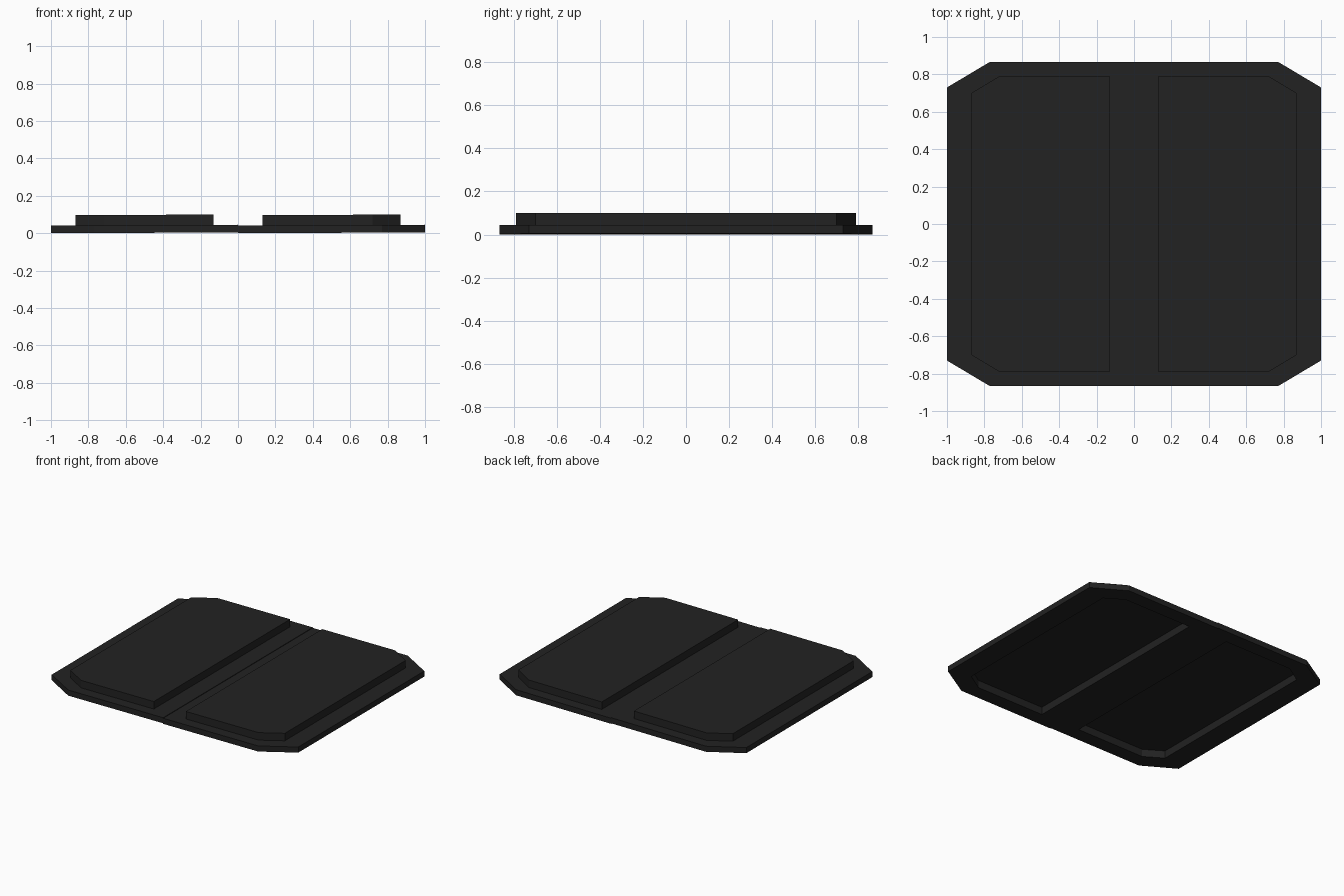
import bpy
import bmesh

cube = bpy.data.objects.get("Cube")
if cube:
    bpy.data.objects.remove(cube, do_unlink=True)

# Single dark rubber colour
rubber = bpy.data.materials.new("dark charcoal")
rubber.use_nodes = True
colour = (0.016, 0.016, 0.016, 1)
rubber.diffuse_color = colour
rubber.node_tree.nodes["Principled BSDF"].inputs["Base Color"].default_value = colour

TILT = 0.004  # each panel rises slightly towards +x


def outline(inner, outer, half_depth, cut_x, cut_y):
    """Half-octagon: square on the centre side, clipped on the outer side."""
    front = [(inner, -half_depth), (cut_x, -half_depth), (outer, -cut_y)]
    return front + [(x, -y) for x, y in reversed(front)]


rim = outline(0, 1, 0.867, 0.77, 0.73)
block = outline(0.13, 0.87, 0.79, 0.72, 0.70)
recess = outline(0.16, 0.84, 0.762, 0.71, 0.68)

# Section from the raised top, over the rim, to the ceiling of the hollow underside
SECTION = [(block, 0.096), (block, 0.041), (rim, 0.041),
           (rim, 0), (recess, 0), (recess, 0.055)]


def make_panel(name, side):
    bm = bmesh.new()
    start = min(side, 0)
    rings = [[bm.verts.new((side * x, y, z + TILT * (side * x - start)))
              for x, y in loop] for loop, z in SECTION]
    bm.faces.new(rings[0])
    bm.faces.new(rings[-1])
    for a, b in zip(rings, rings[1:]):
        for i in range(len(a)):
            j = (i + 1) % len(a)
            bm.faces.new((a[i], a[j], b[j], b[i]))
    bmesh.ops.recalc_face_normals(bm, faces=bm.faces)
    mesh = bpy.data.meshes.new(name)
    bm.to_mesh(mesh)
    bm.free()
    mesh.materials.append(rubber)
    bpy.context.collection.objects.link(bpy.data.objects.new(name, mesh))


# Two matching panels meeting on the centre line
for name, side in (("left_panel", 1), ("right_panel", -1)):
    make_panel(name, side)
